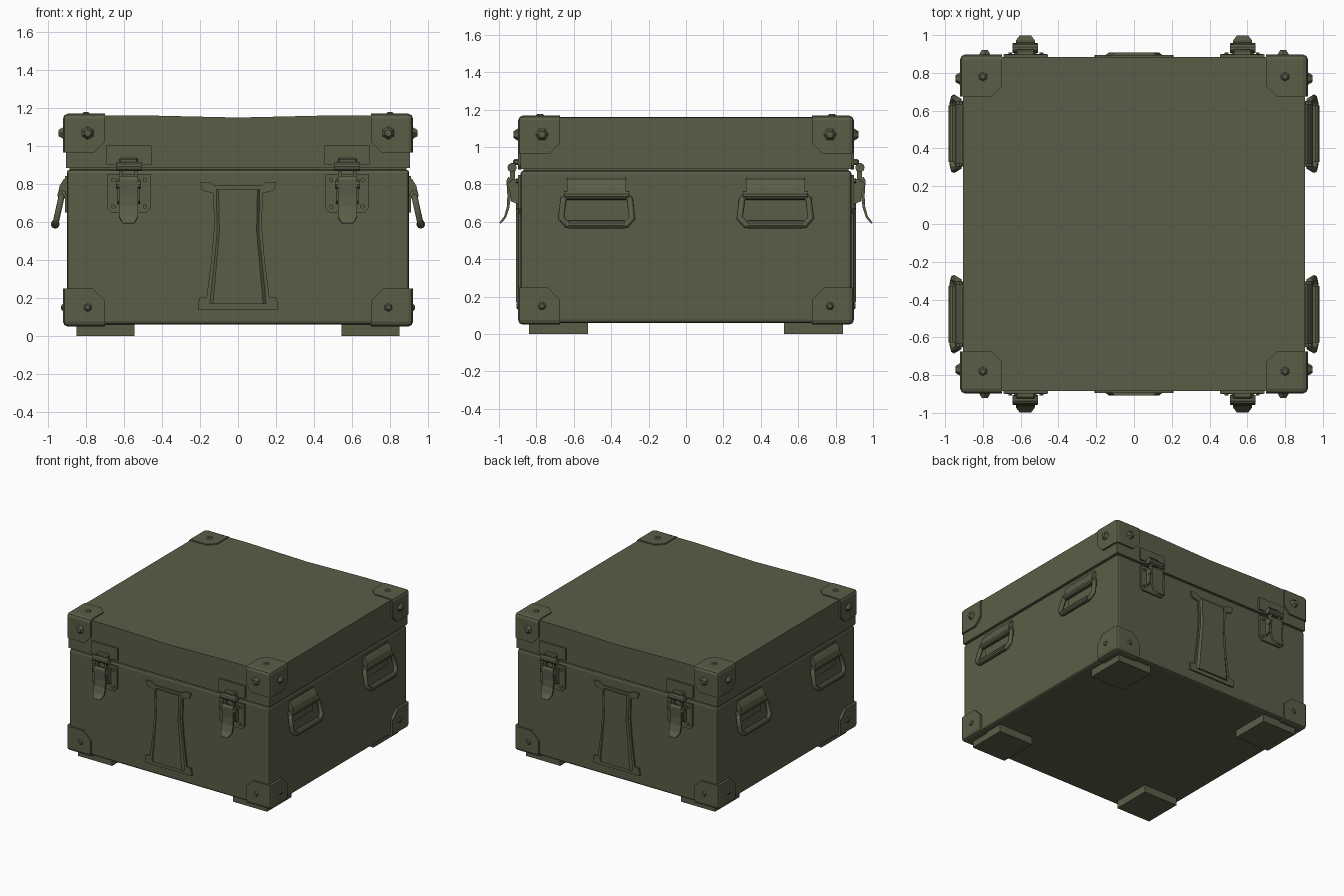
import bpy, bmesh, math
from mathutils import Vector, Matrix

if "Cube" in bpy.data.objects:
    bpy.data.objects.remove(bpy.data.objects["Cube"])

olive = bpy.data.materials.new("olive green paint")
olive.diffuse_color = (0.105, 0.109, 0.063, 1)
olive.use_nodes = True
olive.node_tree.nodes["Principled BSDF"].inputs["Base Color"].default_value = olive.diffuse_color

QUAD = [(sx, sy) for sx in (1, -1) for sy in (1, -1)]
SIDE = {1: "right", -1: "left"}
END = {1: "back", -1: "front"}


def emit(name, bm, signs=((1, 1),)):
    """Write the bmesh as one object per mirrored position."""
    bmesh.ops.recalc_face_normals(bm, faces=bm.faces)
    for sx, sy in signs:
        b = bm.copy()
        bmesh.ops.scale(b, vec=(sx, sy, 1), verts=b.verts)
        if sx * sy < 0:
            bmesh.ops.reverse_faces(b, faces=b.faces)
        full = name if len(signs) == 1 else f"{name}_{END[sy]}_{SIDE[sx]}"
        me = bpy.data.meshes.new(full)
        b.to_mesh(me)
        b.free()
        me.materials.append(olive)
        ob = bpy.data.objects.new(full, me)
        bpy.context.collection.objects.link(ob)
    bm.free()


def box(bm, x0, x1, y0, y1, z0, z1, bev=0.0, seg=1):
    m = Matrix.Translation(((x0 + x1) / 2, (y0 + y1) / 2, (z0 + z1) / 2)) @ \
        Matrix.Diagonal((x1 - x0, y1 - y0, z1 - z0, 1))
    vs = bmesh.ops.create_cube(bm, size=1, matrix=m)["verts"]
    if bev:
        es = list({e for v in vs for e in v.link_edges})
        bmesh.ops.bevel(bm, geom=es, offset=bev, segments=seg, affect='EDGES', profile=0.5)


def prism(bm, pts, axis, a, b):
    """Extrude a 2D outline along an axis (the other two axes stay in order)."""
    def put(p, t):
        c = list(p)
        c.insert("xyz".index(axis), t)
        return bm.verts.new(c)
    lo, hi = [put(p, a) for p in pts], [put(p, b) for p in pts]
    n = len(pts)
    caps = [bm.faces.new(lo), bm.faces.new(hi)]
    for i in range(n):
        bm.faces.new((lo[i], lo[(i + 1) % n], hi[(i + 1) % n], hi[i]))
    return caps


def rod(bm, centre, axis, r, length, sides=10, r2=None):
    rot = {"x": Matrix.Rotation(math.pi / 2, 4, 'Y'),
           "y": Matrix.Rotation(-math.pi / 2, 4, 'X'),
           "z": Matrix.Identity(4)}[axis]
    bmesh.ops.create_cone(bm, cap_ends=True, segments=sides, radius1=r,
                          radius2=r if r2 is None else r2, depth=length,
                          matrix=Matrix.Translation(centre) @ rot)


# Lower case
bm = bmesh.new()
box(bm, -0.9, 0.9, -0.885, 0.885, 0.06, 0.875, 0.018, 2)
emit("case_body", bm)

# Seam filler between case and lid
bm = bmesh.new()
box(bm, -0.885, 0.885, -0.87, 0.87, 0.85, 0.91)
emit("lid_seam", bm)

# Lid with a slightly dented top
bm = bmesh.new()
prism(bm, [(-0.905, 0.882), (0.905, 0.882), (0.905, 1.158), (0.53, 1.16), (0, 1.148),
           (-0.53, 1.16), (-0.905, 1.158)], "y", -0.885, 0.885)
rim = [e for e in bm.edges if e.calc_face_angle(0) > 0.5]
bmesh.ops.recalc_face_normals(bm, faces=bm.faces)
bmesh.ops.bevel(bm, geom=rim, offset=0.018, segments=2, affect='EDGES', profile=0.5)
emit("lid", bm)

# Feet
bm = bmesh.new()
box(bm, 0.545, 0.85, 0.525, 0.84, 0.0, 0.07)
emit("foot", bm, QUAD)


def corner_guard(name, z_out, z_in, cut):
    bm = bmesh.new()
    out = Vector((0.92, 0.897, z_out))
    inn = Vector((0.70, 0.675, z_in))
    mid = (out + inn) / 2
    box(bm, inn.x, out.x, inn.y, out.y, min(z_in, z_out), max(z_in, z_out))
    # inner edges are clipped, outer edges are rounded
    for corner, w, seg in ((inn, cut, 1), (out, 0.025, 2)):
        v = min(bm.verts, key=lambda q: (q.co - corner).length)
        bmesh.ops.bevel(bm, geom=list(v.link_edges), offset=w, segments=seg,
                        affect='EDGES', profile=0.5)
    # rivets on the three outward faces
    up = 1 if z_out > z_in else -1
    r = 0.034 if up > 0 else 0.022
    h = 0.024 if up > 0 else 0.01
    zc = mid.z
    rod(bm, (0.79, out.y + h / 2, zc), "y", r, h, 6, r * 0.55)
    rod(bm, (out.x + h / 2, 0.77, zc), "x", r, h, 6, r * 0.55)
    if up > 0:
        rod(bm, (0.80, 0.78, z_out + 0.004), "z", 0.025, 0.01, 6, 0.014)
    emit(name, bm, QUAD)


corner_guard("upper_corner_guard", 1.168, 0.965, 0.055)
corner_guard("lower_corner_guard", 0.05, 0.25, 0.065)

# Latch plates: strike plate on the lid, base plate on the case
bm = bmesh.new()
prism(bm, [(0.455, 0.90), (0.50, 0.90), (0.52, 0.88), (0.63, 0.88), (0.65, 0.90),
           (0.69, 0.90), (0.69, 1.0), (0.455, 1.0)], "y", 0.88, 0.898)
box(bm, 0.525, 0.625, 0.89, 0.925, 0.905, 0.935, 0.008)
emit("latch_strike_plate", bm, QUAD)
bm = bmesh.new()
prism(bm, [(0.46, 0.67), (0.485, 0.645), (0.665, 0.645), (0.685, 0.67), (0.685, 0.85),
           (0.46, 0.85)], "y", 0.88, 0.899)
for x in (0.49, 0.655):
    for z in (0.68, 0.82):
        rod(bm, (x, 0.902, z), "y", 0.012, 0.012, 6)
emit("latch_base_plate", bm, QUAD)

# Latch mechanism: cheeks, link arms and pivots
bm = bmesh.new()
for x in (0.515, 0.620):
    prism(bm, [(0.89, 0.69), (0.935, 0.71), (0.945, 0.78), (0.93, 0.83), (0.89, 0.83)],
          "x", x, x + 0.014)
for x in (0.527, 0.605):
    box(bm, x, x + 0.018, 0.915, 0.94, 0.78, 0.90)
rod(bm, (0.575, 0.93, 0.89), "x", 0.025, 0.135, 10)
rod(bm, (0.575, 0.935, 0.795), "x", 0.022, 0.13, 10)
emit("latch_buckle", bm, QUAD)

# Latch lever with a curled pull tab that narrows to a rounded end
bm = bmesh.new()
prism(bm, [(0.925, 0.83), (0.95, 0.84), (0.96, 0.82), (0.955, 0.74), (0.958, 0.68),
           (0.972, 0.63), (0.998, 0.595), (0.99, 0.59), (0.962, 0.622), (0.945, 0.675),
           (0.935, 0.74)], "x", 0.525, 0.625)
for v in bm.verts:
    if v.co.z < 0.615:
        v.co.x = 0.575 + (v.co.x - 0.575) * 0.6
emit("latch_lever", bm, QUAD)

# Waisted raised panel in the middle of the front and back
bm = bmesh.new()
half = [(0.21, 0.14), (0.205, 0.20), (0.165, 0.205), (0.14, 0.40), (0.125, 0.58),
        (0.13, 0.75), (0.19, 0.765), (0.20, 0.81)]
outline = half + [(0.15, 0.81), (0.12, 0.79), (-0.12, 0.79), (-0.15, 0.81)] + \
    [(-x, z) for x, z in reversed(half)]
prism(bm, outline, "y", 0.88, 0.896)
prism(bm, [(-0.155, 0.17), (0.155, 0.17), (0.115, 0.55), (0.12, 0.77), (-0.12, 0.77),
           (-0.115, 0.55)], "y", 0.89, 0.909)
for v in bm.verts:
    if v.co.y > 0.9:
        v.co.x *= 0.85
emit("waisted_panel_back", bm.copy())
bmesh.ops.scale(bm, vec=(1, -1, 1), verts=bm.verts)
emit("waisted_panel_front", bm)

# Handle brackets on both sides
bm = bmesh.new()
box(bm, 0.89, 0.908, 0.33, 0.63, 0.65, 0.84)
prism(bm, [(0.90, 0.835), (0.915, 0.825), (0.937, 0.79), (0.945, 0.755), (0.935, 0.73),
           (0.90, 0.73)], "y", 0.32, 0.635)
rod(bm, (0.925, 0.478, 0.742), "y", 0.024, 0.345, 10)
emit("handle_bracket", bm, QUAD)

# Swinging bail handles: a tube swept round a clipped rectangle
cu = bpy.data.curves.new("bail_path", 'CURVE')
cu.dimensions = '3D'
cu.bevel_depth = 0.018
cu.bevel_resolution = 1
path = [(0.325, 0.745), (0.63, 0.745), (0.655, 0.72), (0.668, 0.62), (0.635, 0.583),
        (0.32, 0.583), (0.287, 0.62), (0.30, 0.72)]
sp = cu.splines.new('POLY')
sp.points.add(len(path) - 1)
for p, (y, z) in zip(sp.points, path):
    p.co = (0.925 + (0.745 - z) * 0.22, y, z, 1)
sp.use_cyclic_u = True
tmp = bpy.data.objects.new("bail_helper", cu)
bpy.context.collection.objects.link(tmp)
tmp.hide_render = True
mesh = bpy.data.meshes.new_from_object(tmp.evaluated_get(bpy.context.evaluated_depsgraph_get()))
bm = bmesh.new()
bm.from_mesh(mesh)
rod(bm, (0.961, 0.478, 0.587), "y", 0.023, 0.30, 10)
emit("bail_handle", bm, QUAD)
bpy.data.objects.remove(tmp)
bpy.data.meshes.remove(mesh)
